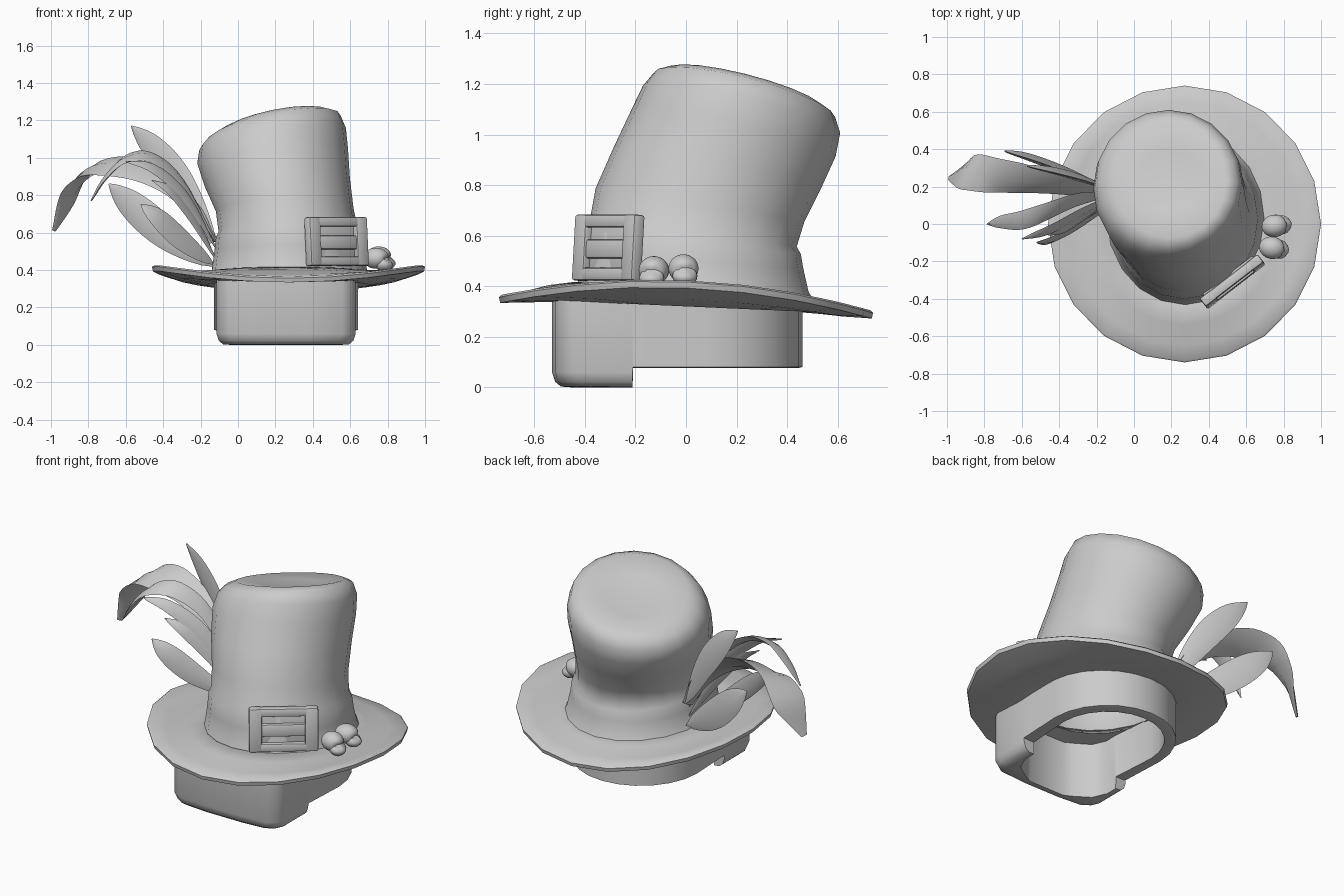
import bpy, bmesh, math
from mathutils import Vector, Matrix

if "Cube" in bpy.data.objects:
    bpy.data.objects.remove(bpy.data.objects["Cube"])

SIDES = 20


def finish(bm, name, angle=40):
    bmesh.ops.recalc_face_normals(bm, faces=bm.faces)
    me = bpy.data.meshes.new(name)
    bm.to_mesh(me)
    bm.free()
    me.shade_smooth()
    me.set_sharp_from_angle(angle=math.radians(angle))
    ob = bpy.data.objects.new(name, me)
    bpy.context.collection.objects.link(ob)
    return ob


def loft(name, rings, loop=False, caps=(), tip=None, angle=40):
    """Skin a list of closed rings; loop joins the last ring to the first."""
    bm = bmesh.new()
    vs = [[bm.verts.new(p) for p in r] for r in rings]
    n = len(rings[0])
    pairs = list(zip(vs, vs[1:])) + ([(vs[-1], vs[0])] if loop else [])
    for a, b in pairs:
        for i in range(n):
            j = (i + 1) % n
            bm.faces.new((a[i], a[j], b[j], b[i]))
    for c in caps:
        bm.faces.new(vs[c])
    if tip:
        t = bm.verts.new(tip)
        for i in range(n):
            bm.faces.new((vs[-1][i], vs[-1][(i + 1) % n], t))
    return finish(bm, name, angle)


def oval(cx, cy, cz, rx, ry, sx=0, sy=0, curl=0):
    """Tilted ellipse; curl lifts its left and right sides."""
    out = []
    for k in range(SIDES):
        a = math.tau * k / SIDES
        dx, dy = rx * math.cos(a), ry * math.sin(a)
        out.append((cx + dx, cy + dy, cz + sx * dx + sy * dy + curl * math.cos(a) ** 2))
    return out


# Crown with its band: leaning tube with a slanted, dished top
loft("crown", [oval(*r) for r in [
    (.275, .03, .355, .445, .48, 0, -.04),
    (.275, .03, .40, .415, .455, 0, -.05),
    (.272, .028, .50, .398, .437, 0, -.08),
    (.272, .027, .575, .39, .427, 0, -.11),
    (.270, .028, .605, .374, .41, 0, -.12),
    (.25, .055, .72, .368, .413, .02, -.16),
    (.210, .125, .87, .388, .41, .06, -.2),
    (.185, .19, 1.01, .403, .402, .1, -.24),
    (.185, .22, 1.10, .392, .39, .15, -.24),
    (.188, .23, 1.155, .36, .36, .20, -.24),
    (.192, .235, 1.18, .30, .31, .20, -.25),
    (.19, .235, 1.16, .17, .17, .17, -.25)]], tip=(.19, .235, 1.15), angle=75)

# Brim: saddle-shaped disc with a hole under the crown
loft("brim", [oval(*r) for r in [
    (.27, .0, .395, .40, .44, 0, -.05, 0),
    (.27, .0, .378, .50, .54, 0, -.05, .01),
    (.27, .0, .348, .63, .65, 0, -.045, .045),
    (.27, .0, .335, .72, .73, 0, -.042, .088),
    (.27, .0, .325, .73, .74, 0, -.042, .092),
    (.27, .0, .303, .725, .735, 0, -.042, .09),
    (.27, .0, .308, .60, .62, 0, -.045, .04),
    (.27, .0, .320, .44, .47, 0, -.045, 0),
    (.27, .0, .335, .33, .36, 0, -.045, 0)]], loop=True, angle=50)


# Head band: round behind, squared in front, with a deeper front part
def band_ring(inset, z_front, z_back, corner=1.0):
    pts = []
    r = .385 - min(inset, .065)
    for k in range(13):
        a = math.pi * k / 12
        pts.append((.257 + r * math.cos(a), .075 + r * math.sin(a), z_back))
    w, f = .372 - inset, -.53 + inset
    left = [(-w, -.21), (-w, -.211), (-w, f + .09 * corner), (-w + .02 * corner, f + .045 * corner),
            (-w + .07 * corner, f + .012 * corner), (-.12, f)]
    left = [(x, y, z_back if y > -.2105 else z_front) for x, y in left]
    pts += [(.257 + x, y, z) for x, y, z in left]
    return pts + [(.257 - x, y, z) for x, y, z in reversed(left)]


loft("head_band", [band_ring(0, .355, .34), band_ring(0, .06, .08),
                   band_ring(.012, .022, .077), band_ring(.035, .003, .076),
                   band_ring(.072, 0, .076, 1.9), band_ring(.078, .34, .34, 1.9)], loop=True)


# Buckle: frame bars, a cross bar and a recessed backing
def add_box(bm, center, size):
    m = Matrix.Translation(center) @ Matrix.Diagonal((*size, 1))
    g = bmesh.ops.create_cube(bm, size=1, matrix=m)
    edges = {e for v in g["verts"] for e in v.link_edges}
    bmesh.ops.bevel(bm, geom=list(edges), offset=.011, segments=2, affect='EDGES', profile=.5)


bm = bmesh.new()
for s in (-1, 1):
    add_box(bm, (s * .158, 0, 0), (.075, .055, .262))
    add_box(bm, (0, 0, s * .105), (.35, .052, .05))
add_box(bm, (0, .004, -.005), (.27, .042, .075))
add_box(bm, (0, .022, 0), (.34, .035, .22))
buckle = finish(bm, "buckle")
buckle.matrix_world = (Matrix.Translation((.527, -.308, .552))
                       @ Matrix.Rotation(math.atan2(.235, .305), 4, 'Z')
                       @ Matrix.Rotation(math.radians(-4), 4, 'X'))


# Two little skulls resting on the brim, facing outwards
def skull(name, loc, turn):
    bm = bmesh.new()
    bmesh.ops.create_uvsphere(bm, u_segments=20, v_segments=14, radius=1,
                              matrix=Matrix.Diagonal((.07, .06, .056, 1)))
    # jaw, then pushed-in eye sockets
    bmesh.ops.create_uvsphere(bm, u_segments=14, v_segments=10, radius=1,
                              matrix=Matrix.Translation((.042, 0, -.03))
                              @ Matrix.Diagonal((.05, .05, .04, 1)))
    for v in bm.verts:
        for s in (-1, 1):
            d = (v.co - Vector((.075, s * .024, -.008))).length
            if d < .03:
                v.co.x -= .025 * (1 - d / .03)
    ob = finish(bm, name, 60)
    ob.matrix_world = Matrix.Translation(loc) @ Matrix.Rotation(math.radians(turn), 4, 'Z')


skull("skull_back", (.752, -.01, .47), 8)
skull("skull_front", (.738, -.127, .463), -12)


# Feathers: thin tapered blades swept along smooth paths
def spline(points, steps=5):
    p = [Vector(q) for q in points]
    p = [2 * p[0] - p[1]] + p + [2 * p[-1] - p[-2]]
    out = []
    for a, b, c, d in zip(p, p[1:], p[2:], p[3:]):
        for k in range(steps):
            t = k / steps
            out.append(.5 * (2 * b + (c - a) * t + (2 * a - 5 * b + 4 * c - d) * t * t
                             + (3 * b - a - 3 * c + d) * t ** 3))
    return out + [p[-2]]


def leaf(t):
    return max(.04, math.sin(math.pi * t ** .9) ** .75 if 0 < t < 1 else .04)


def blunt(t):
    return min(1, .3 + 1.3 * t) * (1 if t < .85 else 1 - 5.5 * (t - .85))


def feather(name, points, width, side, shape=leaf):
    path = spline(points)
    rings = []
    for i, p in enumerate(path):
        tan = (path[min(i + 1, len(path) - 1)] - path[max(i - 1, 0)]).normalized()
        s = Vector(side)
        s = (s - tan * s.dot(tan)).normalized()
        n = tan.cross(s)
        w = width / 2 * shape(i / (len(path) - 1))
        h = .004 + w * .2
        rings.append([p + s * w, p + n * h, p - s * w, p - n * h])
    loft(name, rings, caps=(0, -1), angle=50)


feather("feather_drooping", [(-.13, .17, .55), (-.22, .18, .71), (-.38, .21, .86), (-.58, .24, .945),
                             (-.77, .265, .935), (-.89, .275, .82), (-.985, .25, .61)],
        .2, (.75, .8, .55), blunt)
feather("feather_tall", [(-.12, .18, .55), (-.3, .25, .86), (-.45, .29, 1.05), (-.57, .31, 1.17)],
        .16, (.7, -.3, .6))
feather("feather_back_low", [(-.13, .18, .42), (-.38, .29, .59), (-.57, .36, .75), (-.69, .39, .86)],
        .18, (.6, -.3, .7))
feather("feather_front_low", [(-.13, .1, .43), (-.3, -.01, .56), (-.43, -.08, .68), (-.52, -.1, .75)],
        .13, (.5, .5, .7))
feather("feather_curled", [(-.12, .16, .55), (-.3, .13, .87), (-.46, .07, 1.0), (-.6, .02, .99),
                           (-.71, .01, .89), (-.785, 0, .77)], .11, (.2, 1, .5))
feather("feather_front_high", [(-.12, .14, .52), (-.28, .06, .79), (-.45, -.03, .94), (-.6, -.08, .98)],
        .085, (.3, .8, .6))
feather("feather_front_mid", [(-.12, .14, .46), (-.24, .06, .67), (-.36, -.02, .82), (-.46, -.06, .88)],
        .08, (.3, .8, .6))
